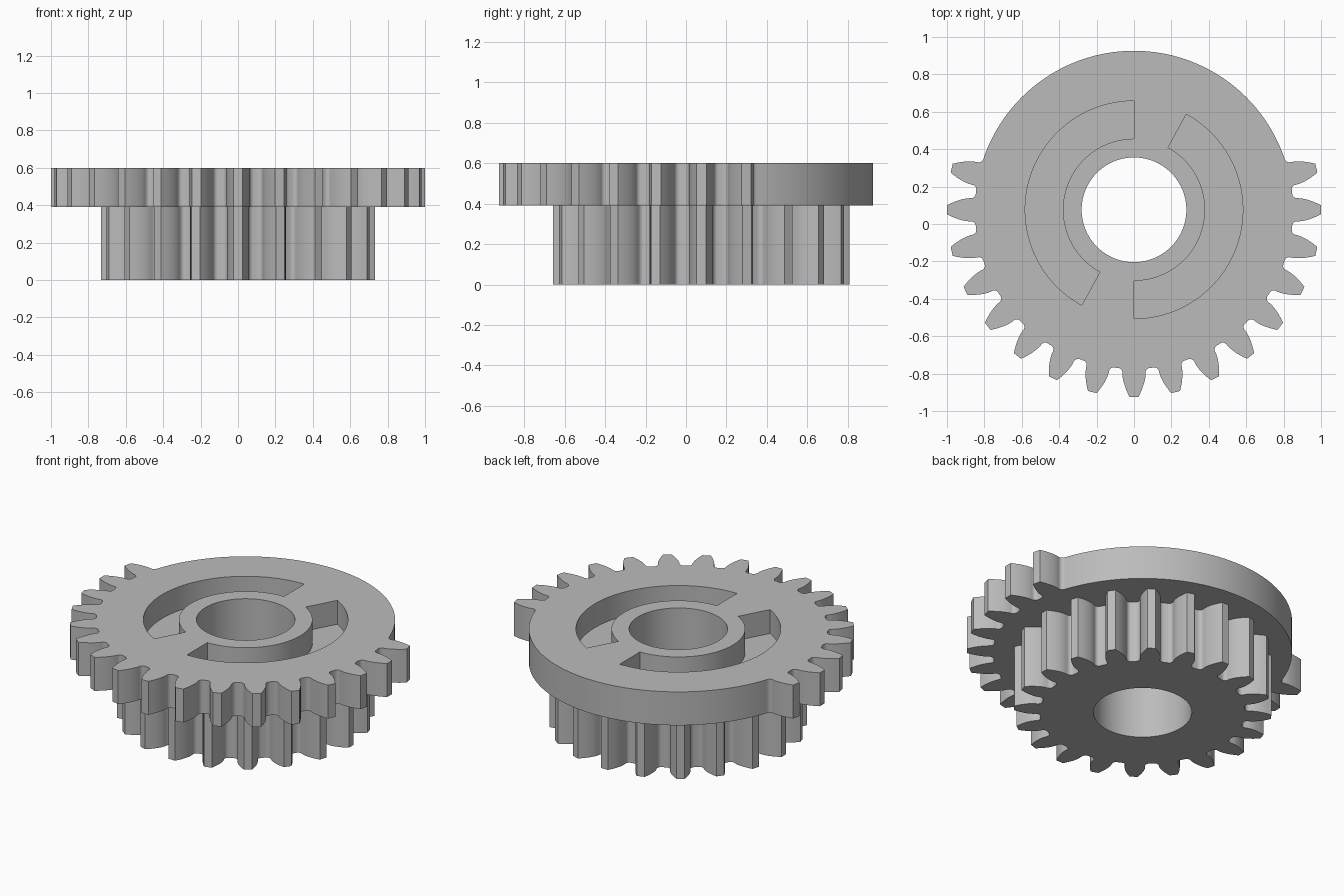
import bpy, bmesh, math
from math import cos, sin, pi, tan, radians

if "Cube" in bpy.data.objects:
    bpy.data.objects.remove(bpy.data.objects["Cube"])

CY = 0.076           # gear axis lies behind the centre of the model
MODULE = 1 / 15
Z_STEP, Z_TOP, Z_POCKET = 0.39, 0.60, 0.45

grey = bpy.data.materials.new("plain_grey")
grey.use_nodes = True
colour = (0.5, 0.5, 0.5, 1)
grey.diffuse_color = colour
grey.node_tree.nodes["Principled BSDF"].inputs["Base Color"].default_value = colour


def prism(name, polar, z0, z1):
    """Extrude a closed outline of (radius, angle) pairs."""
    bm = bmesh.new()
    face = bm.faces.new([bm.verts.new((r * cos(a), CY + r * sin(a), z0)) for r, a in polar])
    top = bmesh.ops.extrude_face_region(bm, geom=[face])["geom"]
    bmesh.ops.translate(bm, vec=(0, 0, z1 - z0),
                        verts=[v for v in top if isinstance(v, bmesh.types.BMVert)])
    bmesh.ops.recalc_face_normals(bm, faces=bm.faces)
    mesh = bpy.data.meshes.new(name)
    bm.to_mesh(mesh)
    bm.free()
    mesh.materials.append(grey)
    obj = bpy.data.objects.new(name, mesh)
    bpy.context.collection.objects.link(obj)
    return obj


def arc(r, a0, a1, n):
    return [(r, a0 + (a1 - a0) * i / n) for i in range(n + 1)]


def tooth(count):
    """One involute tooth about angle zero, with filleted roots."""
    pitch = MODULE * count / 2
    base, tip, root = pitch * cos(radians(20)), pitch + MODULE, pitch - 1.25 * MODULE
    inv = tan(radians(20)) - radians(20)
    half = pi / (2 * count) + inv
    fillet = 0.36 * MODULE
    side = []
    for i in range(6):
        t = pi / 2 * i / 5
        side.append((root + fillet * (1 - cos(t)), half + fillet * (1 - sin(t)) / root))
    for i in range(7):
        r = base + (tip - base) * i / 6
        p = math.acos(base / r)
        side.append((r, half - (tan(p) - p)))
    return [(r, -a) for r, a in side] + [(r, a) for r, a in reversed(side)]


def teeth(count, indices):
    return [(r, a + 2 * pi * k / count) for k in indices for r, a in tooth(count)]


def boolean(target, other, operation):
    mod = target.modifiers.new(operation.lower(), "BOOLEAN")
    mod.operation, mod.object, mod.solver = operation, other, "EXACT"
    bpy.context.view_layer.objects.active = target
    bpy.ops.object.modifier_apply(modifier=mod.name)
    bpy.data.objects.remove(other)


# Upper sector gear: 17 teeth, then a plain rim around the back
pitch_angle = 2 * pi / 28
outline = teeth(28, range(-15, 2))
outline += arc(1.0 - 2.25 * MODULE, 1.5 * pitch_angle, pi - 1.5 * pitch_angle, 72)
gear = prism("double_gear", outline, Z_STEP, Z_TOP)

# Lower full gear
lower = prism("lower_gear", teeth(20, range(20)), 0, Z_STEP + 0.03)
boolean(gear, lower, "UNION")

# Central bore
bore = prism("bore_cutter", arc(0.28, 0, 2 * pi, 96)[:-1], -0.1, Z_TOP + 0.1)
boolean(gear, bore, "DIFFERENCE")

# Two curved pockets in the top face
for start in (pi / 2, -pi / 2):
    end = start + radians(151.3)
    ring = arc(0.582, start, end, 48) + arc(0.38, end, start, 48)
    boolean(gear, prism("pocket_cutter", ring, Z_POCKET, Z_TOP + 0.1), "DIFFERENCE")

bpy.ops.object.select_all(action="DESELECT")
gear.select_set(True)
bpy.context.view_layer.objects.active = gear
bpy.ops.object.shade_smooth_by_angle(angle=radians(30))
